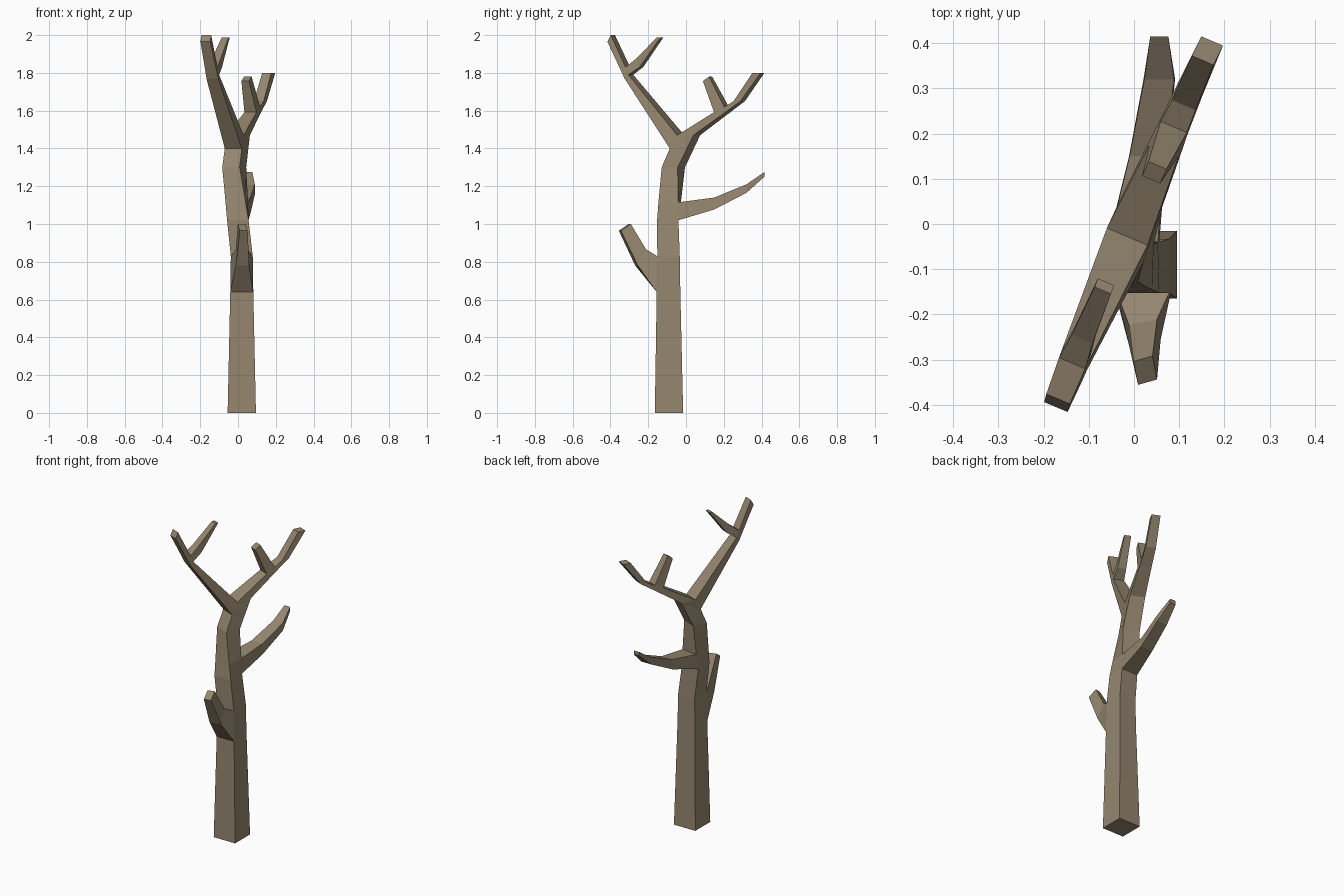
import bpy, bmesh
from mathutils import Vector

bm = bmesh.new()


def edge(x, y, z, half, skew=-0.424):
    """Cross edge of a branch: centre plus/minus a half-width along x, turned by skew."""
    c, w = Vector((x, y, z)), Vector((half, half * skew, 0))
    return (c - w, c + w)


def loft(rings, cap_start=False):
    """Four-sided tube; each ring is a pair of opposite edges."""
    loops = []
    for a, b in rings:
        loops.append([bm.verts.new(p) for p in (a[0], a[1], b[1], b[0])])
    for lo, hi in zip(loops, loops[1:]):
        for i in range(4):
            j = (i + 1) % 4
            bm.faces.new((lo[i], lo[j], hi[j], hi[i]))
    bm.faces.new(loops[-1])
    if cap_start:
        bm.faces.new(loops[0])


# Trunk: front edge and back edge at each level, twisting towards the fork
trunk = [
    (edge(0.02, -0.165, 0, 0.075, 0), edge(0.02, -0.015, 0, 0.075, 0)),
    (edge(0.02, -0.155, 0.64, 0.061, 0), edge(0.02, -0.03, 0.64, 0.061, 0)),
    (edge(0.02, -0.152, 0.83, 0.058, 0), edge(0.02, -0.033, 0.83, 0.058, 0)),
    (edge(-0.001, -0.153, 1.02, 0.057, 0), edge(-0.001, -0.04, 1.02, 0.057, 0)),
    (edge(-0.013, -0.139, 1.115, 0.053, -0.13), edge(0, -0.034, 1.115, 0.053, -0.13)),
    (edge(-0.0375, -0.109, 1.3, 0.046), edge(-0.0025, -0.025, 1.3, 0.046)),
    (edge(-0.025, -0.067, 1.4, 0.045), edge(0.021, 0.057, 1.47, 0.042)),
]
crotch = edge(-0.015, -0.028, 1.47, 0.045)

# Back fork branch continues the trunk (upper edge, lower edge)
back_fork = [
    (crotch, trunk[-1][1]),
    (edge(0.066, 0.162, 1.592, 0.032), edge(0.067, 0.165, 1.55, 0.035)),
    (edge(0.088, 0.215, 1.62, 0.029), edge(0.085, 0.208, 1.582, 0.032)),
    (edge(0.11, 0.263, 1.65, 0.026), edge(0.125, 0.30, 1.65, 0.028)),
    (edge(0.152, 0.362, 1.8, 0.024), edge(0.173, 0.405, 1.8, 0.024)),
]
loft(trunk + back_fork, cap_start=True)

# Front fork branch (lower edge, upper edge)
front_fork = [
    (trunk[-1][0], crotch),
    (edge(-0.136, -0.312, 1.77, 0.031), edge(-0.13, -0.292, 1.79, 0.03)),
    (edge(-0.143, -0.331, 1.81, 0.03), edge(-0.137, -0.308, 1.83, 0.029)),
    (edge(-0.173, -0.405, 1.965, 0.026), edge(-0.168, -0.387, 2.0, 0.026)),
]
loft(front_fork)

# Twigs growing from the upper side of each fork branch
loft([
    (front_fork[1][1], front_fork[2][1]),
    (edge(-0.107, -0.235, 1.832, 0.023), edge(-0.115, -0.255, 1.875, 0.023)),
    (edge(-0.062, -0.128, 1.987, 0.018), edge(-0.069, -0.147, 1.987, 0.018)),
])
loft([
    (back_fork[1][0], back_fork[2][0]),
    (edge(0.038, 0.098, 1.757, 0.02), edge(0.052, 0.130, 1.78, 0.02)),
])

# Long limb from the back of the trunk
loft([
    (trunk[3][1], trunk[4][1]),
    (edge(0.03, 0.15, 1.077, 0.041, 0), edge(0.028, 0.15, 1.14, 0.038, 0)),
    (edge(0.056, 0.32, 1.165, 0.035, 0), edge(0.056, 0.32, 1.21, 0.033, 0)),
    (edge(0.056, 0.415, 1.25, 0.02, 0), edge(0.056, 0.415, 1.275, 0.02, 0)),
])

# Short limb from the front of the trunk
loft([
    (trunk[1][0], trunk[2][0]),
    (edge(0.024, -0.262, 0.78, 0.035, 0.2), edge(0.02, -0.217, 0.865, 0.031, 0.2)),
    (edge(0.03, -0.35, 0.965, 0.021, 0.28), edge(0.02, -0.298, 1.0, 0.021, 0.28)),
])

# Weld branches to the trunk and remove the hidden joints
bmesh.ops.remove_doubles(bm, verts=bm.verts[:], dist=0.0005)
hidden = [f for f in bm.faces if all(len(e.link_faces) > 2 for e in f.edges)]
bmesh.ops.delete(bm, geom=hidden, context='FACES')
bmesh.ops.recalc_face_normals(bm, faces=bm.faces[:])

mesh = bpy.data.meshes.new("bare_tree")
bm.to_mesh(mesh)
bm.free()
tree = bpy.data.objects.new("bare_tree", mesh)
bpy.context.collection.objects.link(tree)

bark = bpy.data.materials.new("bark")
bark.diffuse_color = (0.30, 0.24, 0.16, 1)
mesh.materials.append(bark)
